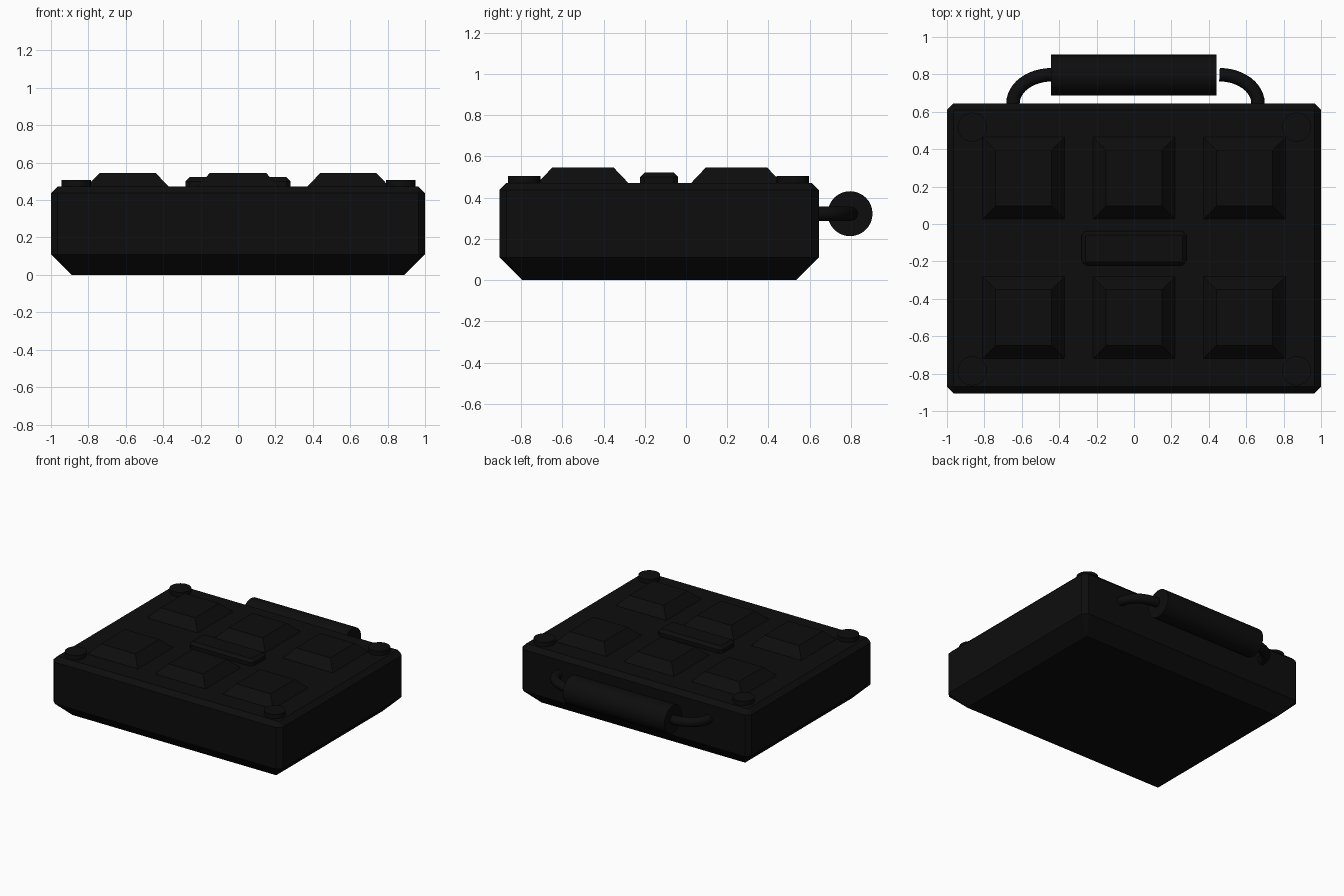
import bpy, bmesh, math

if "Cube" in bpy.data.objects:
    bpy.data.objects.remove(bpy.data.objects["Cube"])

black = bpy.data.materials.new("matte black")
black.diffuse_color = (0.004, 0.004, 0.004, 1)
black.use_nodes = True
black.node_tree.nodes["Principled BSDF"].inputs["Base Color"].default_value = black.diffuse_color


def finish(obj, smooth=False):
    obj.data.materials.clear()
    obj.data.materials.append(black)
    if smooth:
        bpy.ops.object.select_all(action='DESELECT')
        obj.select_set(True)
        bpy.context.view_layer.objects.active = obj
        bpy.ops.object.shade_smooth_by_angle(angle=math.radians(35))
    return obj


def octagon(hx, hy, c, z, cx, cy):
    """Rectangle with cut corners at height z."""
    pts = [(hx, -hy + c), (hx, hy - c), (hx - c, hy), (-hx + c, hy),
           (-hx, hy - c), (-hx, -hy + c), (-hx + c, -hy), (hx - c, -hy)]
    return [(cx + x, cy + y, z) for x, y in pts]


def loft(name, rings):
    """Stack of rings joined with quads and capped at both ends."""
    bm = bmesh.new()
    vs = [[bm.verts.new(p) for p in r] for r in rings]
    n = len(vs[0])
    for a, b in zip(vs, vs[1:]):
        for i in range(n):
            j = (i + 1) % n
            bm.faces.new((a[i], a[j], b[j], b[i]))
    bm.faces.new(vs[0][::-1])
    bm.faces.new(vs[-1])
    bmesh.ops.remove_doubles(bm, verts=bm.verts, dist=1e-5)
    bmesh.ops.recalc_face_normals(bm, faces=bm.faces)
    me = bpy.data.meshes.new(name)
    bm.to_mesh(me)
    bm.free()
    obj = bpy.data.objects.new(name, me)
    bpy.context.collection.objects.link(obj)
    return finish(obj)


# Case body: wide chamfer below, narrow chamfer above
CY, HX, HY = -0.13, 1.0, 0.775
loft("case_body", [octagon(HX - i, HY - i, c, z, 0, CY) for i, c, z in
                   [(0.11, 0.004, 0), (0, 0.035, 0.11), (0, 0.035, 0.437), (0.035, 0.004, 0.472)]])

# Six raised tapered panels on the lid
for x in (-0.59, 0, 0.59):
    for y in (-0.5, 0.245):
        loft("lid_panel", [[(x + sx * h, y + sy * h, z) for sx, sy in
                            ((-1, -1), (1, -1), (1, 1), (-1, 1))]
                           for h, z in ((0.223, 0.468), (0.15, 0.545))])

# Rounded-off plate in the middle of the lid
loft("centre_plate", [octagon(0.28 - i, 0.092 - i, c, z, 0, -0.13) for i, c, z in
                      [(0, 0.022, 0.46), (0, 0.022, 0.5), (0.022, 0.003, 0.522)]])

# Corner studs
for x in (-0.865, 0.87):
    for y in (-0.785, 0.518):
        bpy.ops.mesh.primitive_cylinder_add(vertices=32, radius=0.078, depth=0.055,
                                            location=(x, y, 0.4785))
        bpy.context.object.name = "corner_stud"
        finish(bpy.context.object, True)

# Handle grip
bpy.ops.mesh.primitive_cylinder_add(vertices=32, radius=0.109, depth=0.885,
                                    location=(-0.002, 0.796, 0.322),
                                    rotation=(0, math.pi / 2, 0))
bpy.context.object.name = "handle_grip"
finish(bpy.context.object, True)


# Curved handle arms from the back wall to the grip
def arm(name, x_in, x_out):
    cu = bpy.data.curves.new(name, 'CURVE')
    cu.dimensions = '3D'
    cu.bevel_depth = 0.036
    cu.bevel_resolution = 4
    cu.use_fill_caps = True
    pts = [(x_out, 0.62, 0.322)]
    for i in range(13):
        a = math.pi / 2 * i / 12
        pts.append((x_in + (x_out - x_in) * math.cos(a), 0.645 + 0.153 * math.sin(a), 0.322))
    sp = cu.splines.new('POLY')
    sp.points.add(len(pts) - 1)
    for p, co in zip(sp.points, pts):
        p.co = (*co, 1)
    obj = bpy.data.objects.new(name, cu)
    bpy.context.collection.objects.link(obj)
    bpy.ops.object.select_all(action='DESELECT')
    obj.select_set(True)
    bpy.context.view_layer.objects.active = obj
    bpy.ops.object.convert(target='MESH')
    finish(bpy.context.object, True)


arm("handle_arm_left", -0.44, -0.647)
arm("handle_arm_right", 0.457, 0.663)
